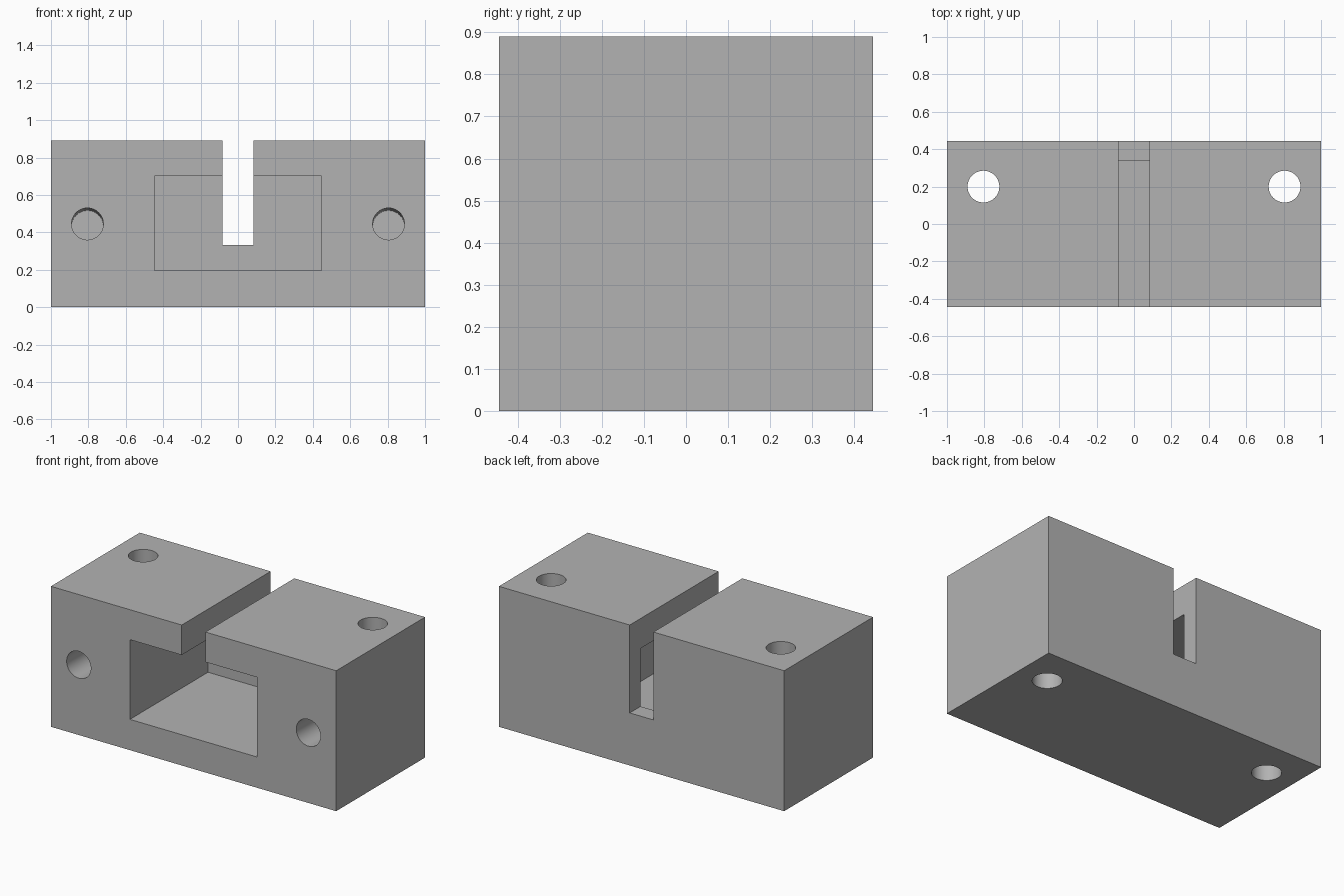
import bpy
from math import radians

default = bpy.data.objects.get("Cube")
if default:
    bpy.data.objects.remove(default, do_unlink=True)

# Single grey material
grey = bpy.data.materials.new("plain grey")
grey.use_nodes = True
colour = (0.45, 0.45, 0.45, 1)
grey.diffuse_color = colour
grey.node_tree.nodes["Principled BSDF"].inputs["Base Color"].default_value = colour

W, D, H = 2.0, 0.89, 0.89


def box(name, lo, hi):
    centre = [(a + b) / 2 for a, b in zip(lo, hi)]
    bpy.ops.mesh.primitive_cube_add(size=1, location=centre)
    ob = bpy.context.object
    ob.name = name
    ob.scale = [b - a for a, b in zip(lo, hi)]
    bpy.ops.object.transform_apply(location=True, rotation=True, scale=True)
    return ob


def bore(name, centre, depth, tilt=0):
    bpy.ops.mesh.primitive_cylinder_add(vertices=64, radius=0.085, depth=depth,
                                        location=centre, rotation=(tilt, 0, 0))
    ob = bpy.context.object
    ob.name = name
    return ob


block = box("clamp_block", (-W / 2, -D / 2, 0), (W / 2, D / 2, H))
block.data.materials.append(grey)

# Front pocket and the slot running through from front to back
cutters = [
    box("pocket_cutter", (-0.446, -1, 0.195), (0.446, 0.337, 0.70)),
    box("slot_cutter", (-0.083, -1, 0.333), (0.083, 1, 1.2)),
]

# Upright through holes, and blind front holes that dip slightly inwards
for side in (-1, 1):
    x = side * 0.805
    cutters.append(bore("upright_hole_cutter", (x, 0.2, H / 2), 2))
    cutters.append(bore("front_hole_cutter", (x, -D / 2, 0.445), 1.0, radians(-91.6)))

for cutter in cutters:
    cutter.hide_render = True
    mod = block.modifiers.new(cutter.name, "BOOLEAN")
    mod.operation = "DIFFERENCE"
    mod.solver = "EXACT"
    mod.object = cutter
    bpy.context.view_layer.objects.active = block
    bpy.ops.object.modifier_apply(modifier=mod.name)
    bpy.data.objects.remove(cutter, do_unlink=True)

# Smooth bores, crisp edges
bpy.ops.object.select_all(action="DESELECT")
block.select_set(True)
bpy.context.view_layer.objects.active = block
bpy.ops.object.shade_smooth_by_angle(angle=radians(30))
